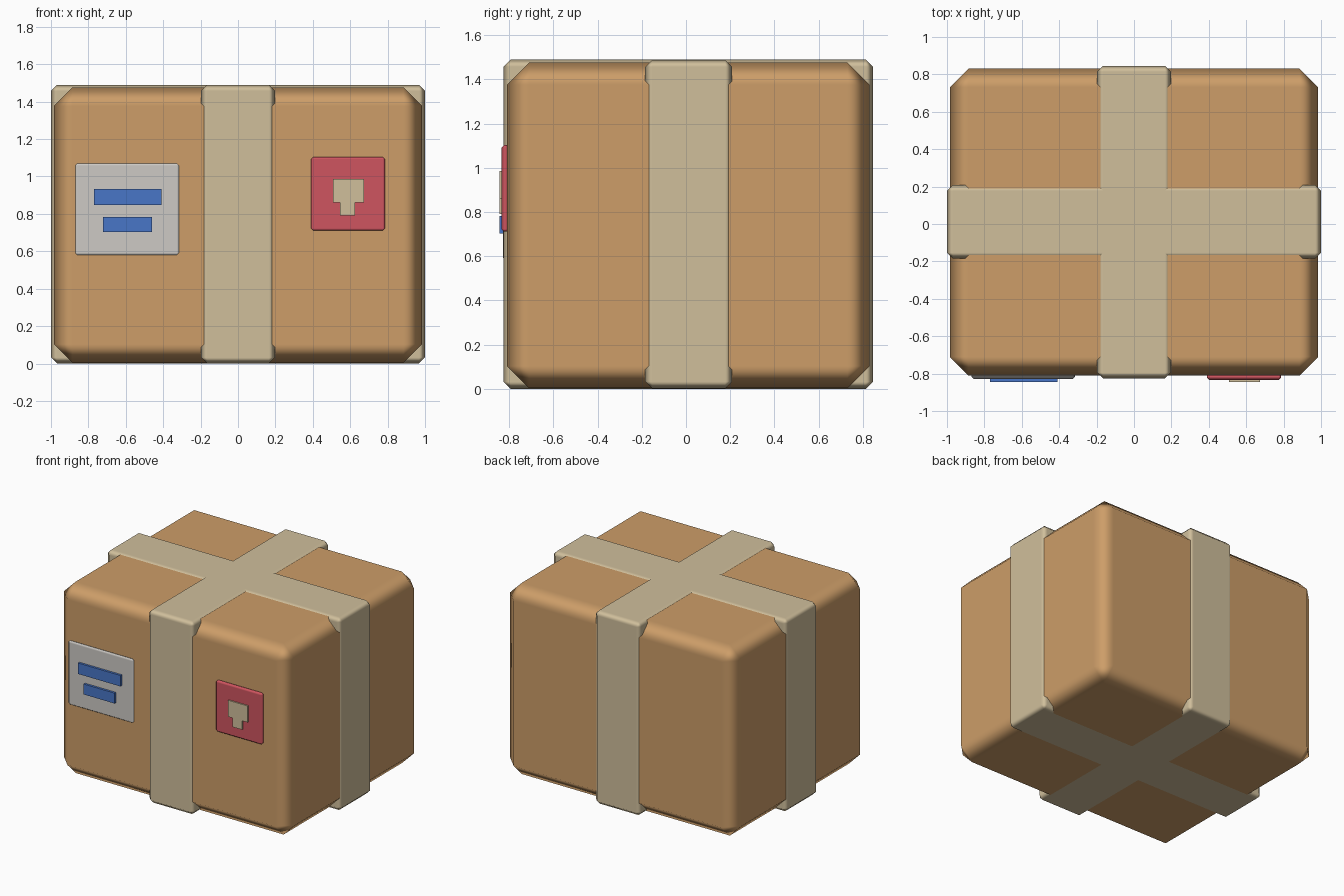
import bpy
import bmesh

old = bpy.data.objects.get("Cube")
if old:
    bpy.data.objects.remove(old, do_unlink=True)


def material(name, rgb):
    mat = bpy.data.materials.new(name)
    mat.use_nodes = True
    mat.diffuse_color = (*rgb, 1)
    mat.node_tree.nodes["Principled BSDF"].inputs["Base Color"].default_value = (*rgb, 1)
    return mat


cardboard = material("cardboard brown", (0.61, 0.34, 0.14))
tape = material("tape beige", (0.63, 0.52, 0.33))
paper = material("label grey", (0.61, 0.59, 0.56))
blue = material("ink blue", (0.065, 0.18, 0.57))
red = material("sticker red", (0.62, 0.09, 0.115))


def block(name, mat, x, y, z, bevel=0.0):
    """Box spanning three (low, high) ranges, with optional chamfered edges."""
    bm = bmesh.new()
    bmesh.ops.create_cube(bm, size=1)
    for v in bm.verts:
        v.co = [r[0] if c < 0 else r[1] for c, r in zip(v.co, (x, y, z))]
    if bevel:
        bmesh.ops.bevel(bm, geom=bm.edges[:], offset=bevel, segments=1,
                        profile=0.5, affect='EDGES')
        for f in bm.faces:
            f.smooth = True
    mesh = bpy.data.meshes.new(name)
    bm.to_mesh(mesh)
    bm.free()
    mesh.materials.append(mat)
    obj = bpy.data.objects.new(name, mesh)
    bpy.context.collection.objects.link(obj)
    if bevel:
        # Keep the large faces flat and blend only across the chamfers
        mod = obj.modifiers.new("Weighted normals", 'WEIGHTED_NORMAL')
        mod.weight = 100
    return obj


# Carton
block("carton", cardboard, (-0.985, 0.985), (-0.81, 0.831), (0.003, 1.476), 0.1)

# Crossed tape bands wrapping the carton
block("tape_front_to_back", tape, (-0.197, 0.197), (-0.826, 0.846), (0, 1.49), 0.032)
block("tape_side_to_side", tape, (-1, 1), (-0.185, 0.209), (0.001, 1.489), 0.032)

# Address label with two printed lines
block("address_label", paper, (-0.87, -0.315), (-0.828, -0.8), (0.58, 1.07), 0.012)
block("label_line_upper", blue, (-0.77, -0.41), (-0.845, -0.82), (0.848, 0.932))
block("label_line_lower", blue, (-0.722, -0.46), (-0.845, -0.82), (0.703, 0.783))

# Red sticker with a cup symbol
block("fragile_sticker", red, (0.39, 0.786), (-0.835, -0.8), (0.711, 1.104), 0.012)
block("cup_bowl", tape, (0.508, 0.674), (-0.845, -0.82), (0.861, 0.987))
block("cup_stem", tape, (0.545, 0.626), (-0.844, -0.82), (0.791, 0.861))
